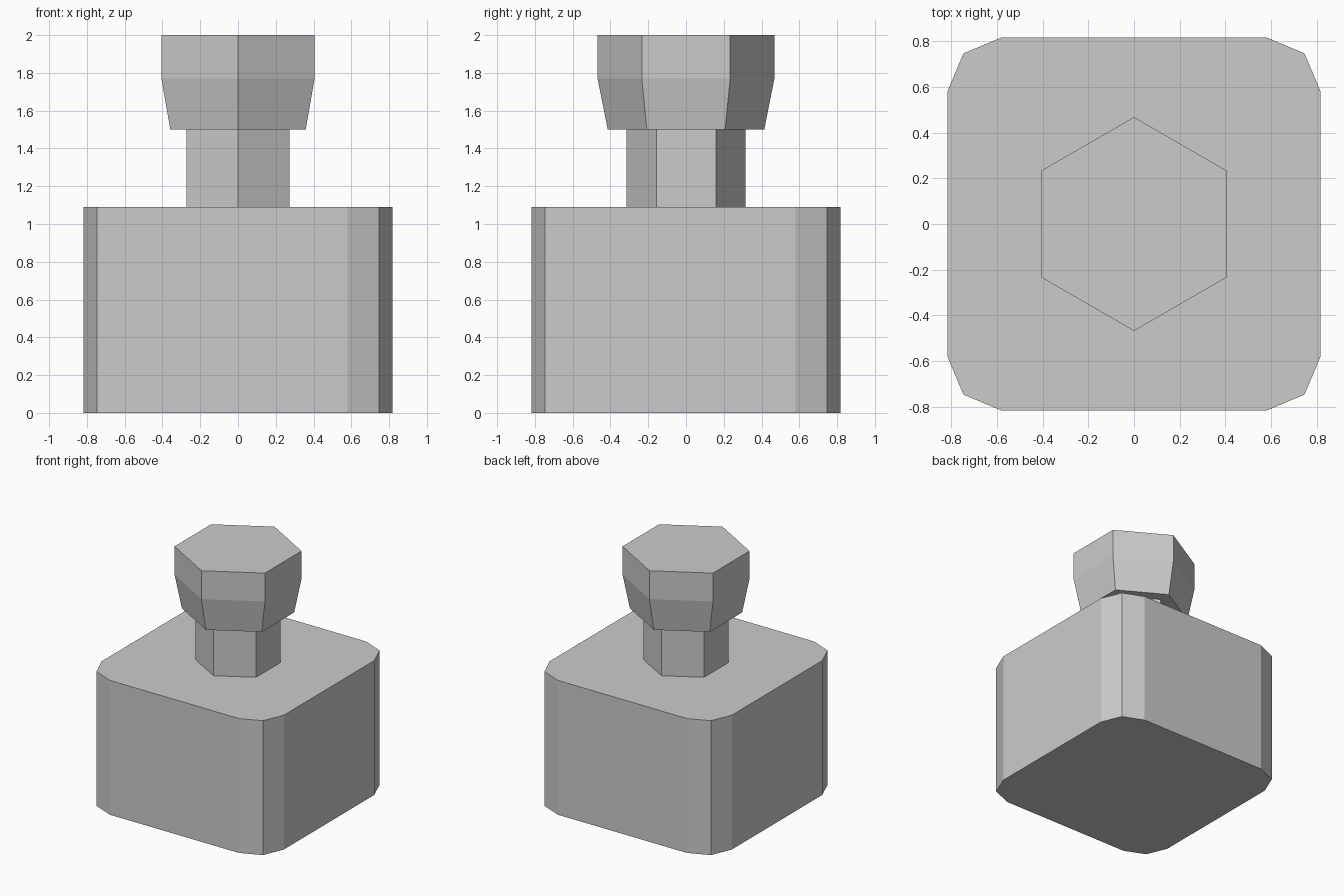
import bpy, bmesh
from math import sin, cos, pi

if "Cube" in bpy.data.objects:
    bpy.data.objects.remove(bpy.data.objects["Cube"])


def loft(name, rings, caps=True):
    """Skin a stack of matching point rings into a flat-shaded object."""
    bm = bmesh.new()
    loops = [[bm.verts.new(p) for p in ring] for ring in rings]
    n = len(loops[0])
    for a, b in zip(loops, loops[1:]):
        for i in range(n):
            j = (i + 1) % n
            bm.faces.new((a[i], a[j], b[j], b[i]))
    if caps:
        bm.faces.new(loops[0][::-1])
        bm.faces.new(loops[-1])
    bm.normal_update()
    mesh = bpy.data.meshes.new(name)
    bm.to_mesh(mesh)
    bm.free()
    obj = bpy.data.objects.new(name, mesh)
    bpy.context.collection.objects.link(obj)
    return obj


def hexagon(r, z):
    """Hexagon with corners on the y axis."""
    return [(r * cos(pi / 2 + i * pi / 3), r * sin(pi / 2 + i * pi / 3), z)
            for i in range(6)]


def rounded_square(z):
    """One corner of three points, turned four times."""
    ring = []
    corner = [(0.817, 0.58), (0.747, 0.747), (0.58, 0.817)]
    for _ in range(4):
        ring += [(x, y, z) for x, y in corner]
        corner = [(-y, x) for x, y in corner]
    return ring


# Bottle body: square block with two-segment rounded corners
loft("bottle_body", [rounded_square(0), rounded_square(1.09)])

# Neck: open hexagonal tube between body and stopper
loft("neck", [hexagon(0.315, 1.09), hexagon(0.315, 1.5)], caps=False)

# Stopper: hexagon flaring out, then straight
loft("stopper", [hexagon(0.414, 1.5), hexagon(0.468, 1.77), hexagon(0.468, 2.0)])
